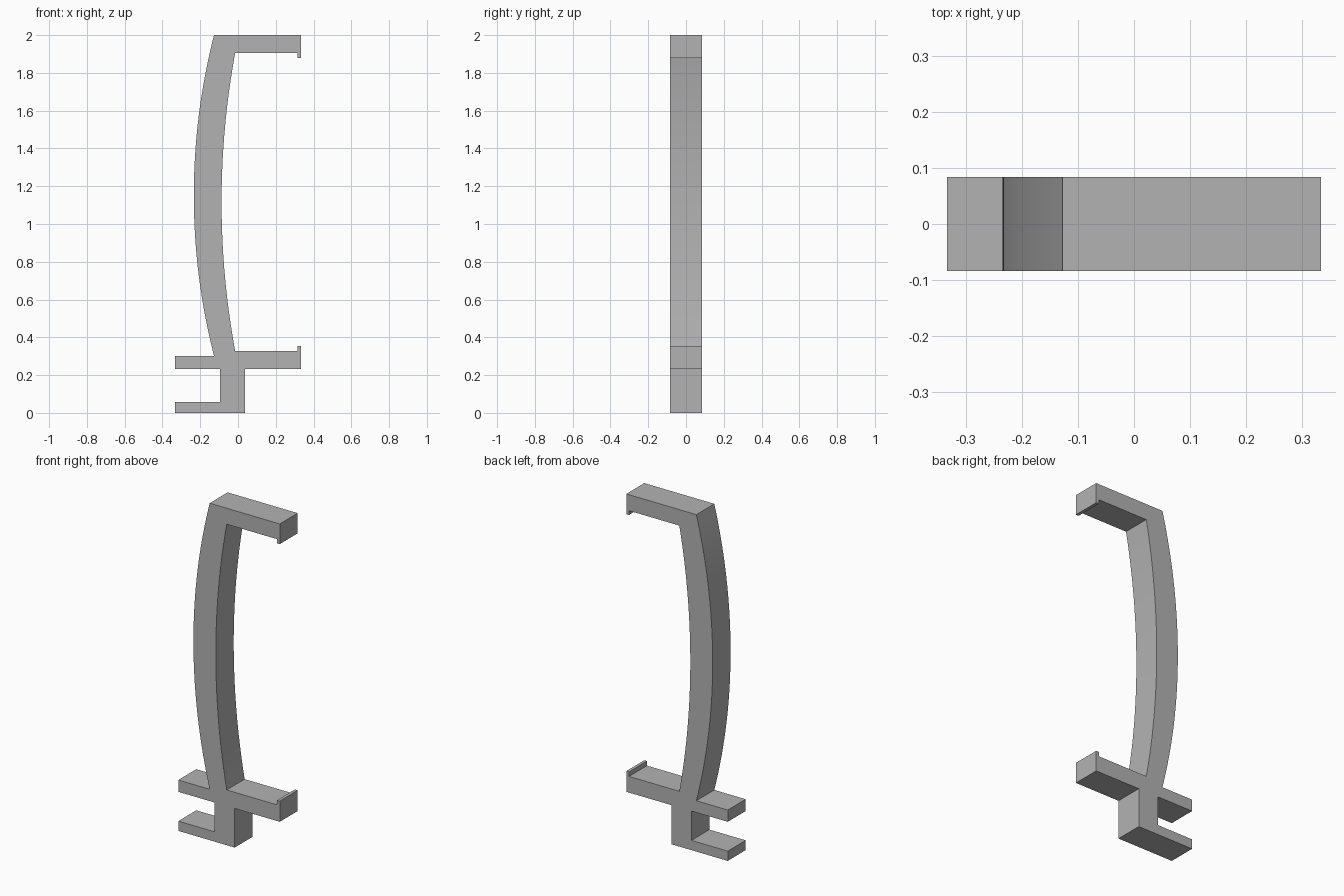
import bpy, bmesh, math
from mathutils import Vector

if "Cube" in bpy.data.objects:
    bpy.data.objects.remove(bpy.data.objects["Cube"])

HALF_WIDTH = 0.084
ARC_STEPS = 32


def arc(bottom, top, x_end, bulge):
    """Circular arc bowed towards -x, listed from bottom to top."""
    half, mid = (top - bottom) / 2, (top + bottom) / 2
    radius = (half ** 2 + bulge ** 2) / (2 * bulge)
    sweep = math.asin(half / radius)
    centre = x_end - bulge + radius
    angles = [sweep * (2 * i / ARC_STEPS - 1) for i in range(ARC_STEPS + 1)]
    return [(centre - radius * math.cos(a), mid + radius * math.sin(a)) for a in angles]


# Side outline: foot, lower arm with lip, bowed grip, upper arm with lip, rear clip
foot = [(-0.333, 0), (0.037, 0), (0.037, 0.232)]
lower_arm = [(0.333, 0.232), (0.333, 0.355), (0.315, 0.355), (0.315, 0.328)]
inner_bow = arc(0.328, 1.905, -0.015, 0.072)
upper_arm = [(0.315, 1.905), (0.315, 1.88), (0.333, 1.88), (0.333, 2)]
outer_bow = arc(0.302, 2, -0.127, 0.107)[::-1]
rear_clip = [(-0.333, 0.302), (-0.333, 0.232), (-0.095, 0.232),
             (-0.095, 0.058), (-0.333, 0.058)]
outline = foot + lower_arm + inner_bow + upper_arm + outer_bow + rear_clip

# Extrude the outline across the width
bm = bmesh.new()
face = bm.faces.new([bm.verts.new((x, -HALF_WIDTH, z)) for x, z in outline])
result = bmesh.ops.extrude_face_region(bm, geom=[face])
moved = [v for v in result["geom"] if isinstance(v, bmesh.types.BMVert)]
bmesh.ops.translate(bm, verts=moved, vec=Vector((0, 2 * HALF_WIDTH, 0)))
bmesh.ops.recalc_face_normals(bm, faces=bm.faces)
mesh = bpy.data.meshes.new("bowed_bracket")
bm.to_mesh(mesh)
bm.free()

bracket = bpy.data.objects.new("bowed_bracket", mesh)
bpy.context.collection.objects.link(bracket)

# Plain grey finish
grey = bpy.data.materials.new("plain grey")
grey.use_nodes = True
colour = (0.45, 0.45, 0.45, 1)
grey.diffuse_color = colour
grey.node_tree.nodes["Principled BSDF"].inputs["Base Color"].default_value = colour
mesh.materials.append(grey)

# Smooth bow, sharp corners
bpy.ops.object.select_all(action="DESELECT")
bracket.select_set(True)
bpy.context.view_layer.objects.active = bracket
bpy.ops.object.shade_smooth_by_angle(angle=math.radians(20))
